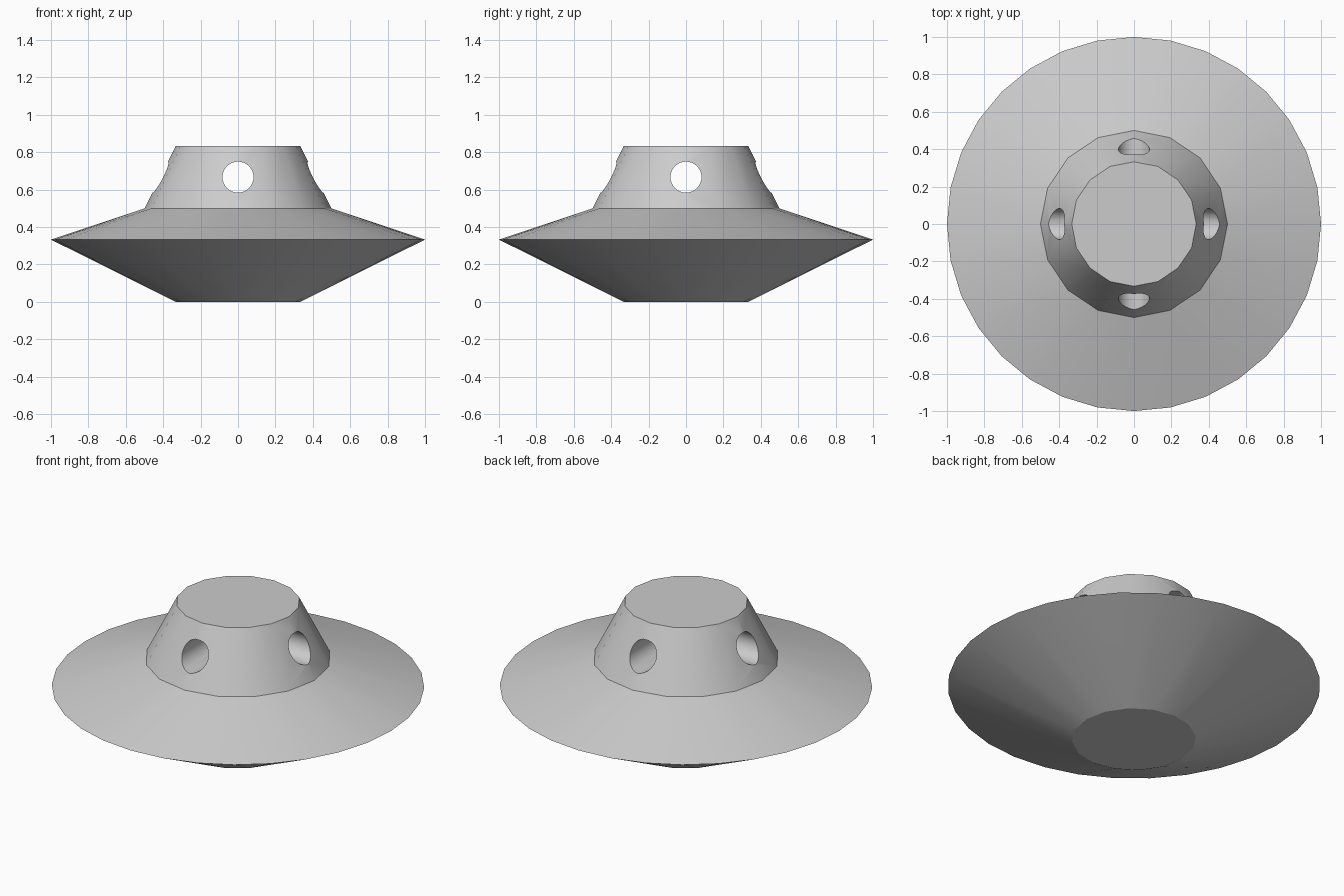
import bpy, bmesh
from math import sin, cos, pi, radians

if "Cube" in bpy.data.objects:
    bpy.data.objects.remove(bpy.data.objects["Cube"])


def ring(bm, count, radius, z):
    return [bm.verts.new((radius * cos(2 * pi * i / count),
                          radius * sin(2 * pi * i / count), z)) for i in range(count)]


def bridge(bm, a, b):
    # joins two rings of equal count, or a ring to one with twice the sides
    n = len(a)
    for i in range(n):
        j = (i + 1) % n
        if len(b) == n:
            bm.faces.new((a[i], a[j], b[j], b[i]))
        else:
            bm.faces.new((a[i], b[2 * i + 1], b[2 * i]))
            bm.faces.new((a[i], b[2 * i], b[2 * i - 1]))
            bm.faces.new((a[i], a[j], b[2 * i + 1]))


# saucer hull: flat base, wide rim, tapered cabin
bm = bmesh.new()
base = ring(bm, 16, 0.333, 0.0)
rim = ring(bm, 32, 1.0, 0.333)
shoulder = ring(bm, 16, 0.5, 0.5)
roof = ring(bm, 16, 0.333, 0.833)
bridge(bm, base, rim)
bridge(bm, shoulder, rim)
bridge(bm, shoulder, roof)
bm.faces.new(base)
bm.faces.new(roof)
bmesh.ops.recalc_face_normals(bm, faces=bm.faces)
mesh = bpy.data.meshes.new("saucer_hull")
bm.to_mesh(mesh)
bm.free()
hull = bpy.data.objects.new("saucer_hull", mesh)
bpy.context.collection.objects.link(hull)

# round portholes running straight through the cabin both ways
for name, rot in (("porthole_cutter_x", (0, pi / 2, 0)),
                  ("porthole_cutter_y", (pi / 2, 0, 0))):
    bpy.ops.mesh.primitive_cylinder_add(vertices=32, radius=0.083, depth=1.6,
                                        location=(0, 0, 0.667), rotation=rot)
    cutter = bpy.context.object
    cutter.name = name
    cutter.hide_render = True
    cutter.display_type = 'WIRE'
    bpy.ops.object.select_all(action='DESELECT')
    bpy.context.view_layer.objects.active = hull
    hull.select_set(True)
    mod = hull.modifiers.new(name, 'BOOLEAN')
    mod.operation = 'DIFFERENCE'
    mod.solver = 'EXACT'
    mod.object = cutter
    bpy.ops.object.modifier_apply(modifier=mod.name)
    bpy.data.objects.remove(cutter)

# smooth cone sides, sharp creases
bpy.ops.object.shade_smooth_by_angle(angle=radians(25))
